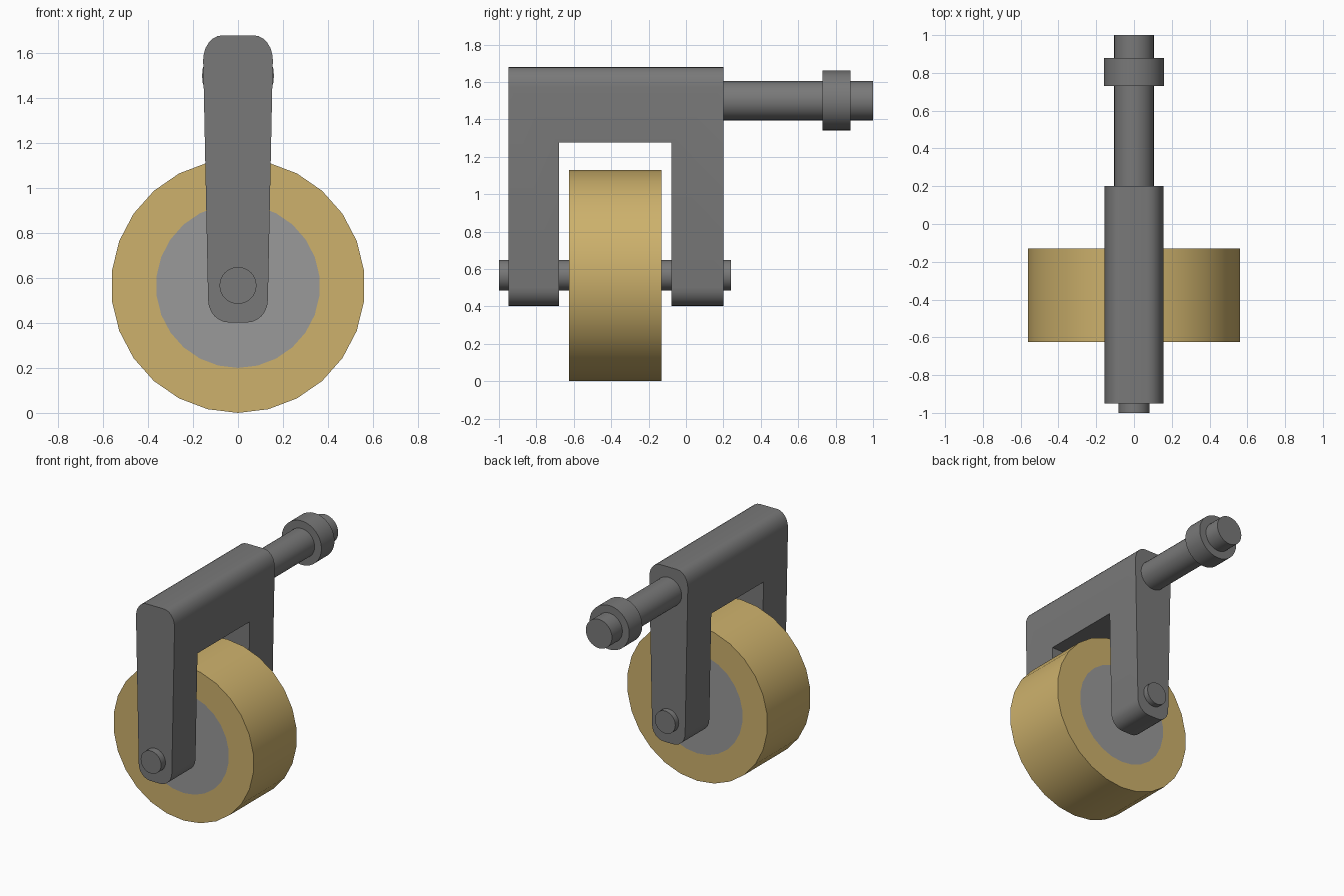
import bpy, bmesh, math
from mathutils import Vector

if "Cube" in bpy.data.objects:
    bpy.data.objects.remove(bpy.data.objects["Cube"])


def material(name, rgb):
    m = bpy.data.materials.new(name)
    m.diffuse_color = (*rgb, 1)
    m.use_nodes = True
    m.node_tree.nodes["Principled BSDF"].inputs["Base Color"].default_value = m.diffuse_color
    return m


dark = material("dark_steel", (0.19, 0.19, 0.19))
gold = material("amber_rubber", (0.61, 0.44, 0.15))
light = material("hub_grey", (0.32, 0.32, 0.32))


def finish(bm, name, mat):
    bmesh.ops.recalc_face_normals(bm, faces=bm.faces)
    mesh = bpy.data.meshes.new(name)
    bm.to_mesh(mesh)
    bm.free()
    ob = bpy.data.objects.new(name, mesh)
    bpy.context.collection.objects.link(ob)
    if mat:
        mesh.materials.append(mat)
    return ob


def smooth(ob):
    bpy.ops.object.select_all(action='DESELECT')
    ob.select_set(True)
    bpy.context.view_layer.objects.active = ob
    bpy.ops.object.shade_smooth_by_angle(angle=math.radians(35))


def turned(name, z, profile, mat, sides=32):
    """Revolve a closed (radius, y) profile about a y-parallel axis at height z."""
    bm = bmesh.new()
    rings = []
    for r, y in profile:
        if r == 0:
            rings.append([bm.verts.new((0, y, z))] * sides)
        else:
            rings.append([bm.verts.new((r * math.sin(math.tau * i / sides), y,
                                        z + r * math.cos(math.tau * i / sides)))
                          for i in range(sides)])
    for a, b in zip(rings, rings[1:] + rings[:1]):
        if a[0] is a[1] and b[0] is b[1]:
            continue
        for i in range(sides):
            j = (i + 1) % sides
            bm.faces.new(list(dict.fromkeys((a[i], a[j], b[j], b[i]))))
    ob = finish(bm, name, mat)
    smooth(ob)
    return ob


def rod(name, z, r, y0, y1, mat, sides=32):
    return turned(name, z, [(0, y0), (r, y0), (r, y1), (0, y1)], mat, sides)


# Wheel: rubber ring around a flush hub, turning on the axle
WZ = 0.565
turned("tyre", WZ, [(0.365, -0.625), (0.565, -0.625), (0.565, -0.13), (0.365, -0.13)], gold, 26)
rod("hub", WZ, 0.365, -0.625, -0.13, light, 26)
rod("axle", WZ + 0.002, 0.082, -1.0, 0.24, dark)

# Fork: tapered rounded outline extruded along y
corners = [(0.07, 1.57, 0.085, 0.11, 0), (-0.07, 1.57, 0.085, 0.11, 90),
           (-0.038, 0.502, 0.095, 0.1, 180), (0.038, 0.502, 0.095, 0.1, 270)]
bm = bmesh.new()
outline = []
for cx, cz, rx, rz, start in corners:
    for k in range(7):
        t = math.radians(start + 15 * k)
        outline.append(bm.verts.new((cx + rx * math.cos(t), -0.95, cz + rz * math.sin(t))))
face = bm.faces.new(outline)
new = bmesh.ops.extrude_face_region(bm, geom=[face])["geom"]
bmesh.ops.translate(bm, vec=(0, 1.15, 0),
                    verts=[v for v in new if isinstance(v, bmesh.types.BMVert)])
fork = finish(bm, "fork", dark)

# Cutter for the wheel opening between the two legs
bm = bmesh.new()
bmesh.ops.create_cube(bm, size=1)
bmesh.ops.scale(bm, vec=(1, 0.6, 1.275), verts=bm.verts)
bmesh.ops.translate(bm, vec=(0, -0.378, 0.6375), verts=bm.verts)
cutter = finish(bm, "fork_cutter", None)
cutter.hide_render = True
cutter.display_type = 'WIRE'
mod = fork.modifiers.new("wheel_opening", 'BOOLEAN')
mod.operation = 'DIFFERENCE'
mod.solver = 'EXACT'
mod.object = cutter
bpy.context.view_layer.objects.active = fork
bpy.ops.object.modifier_apply(modifier=mod.name)
bpy.data.objects.remove(cutter)
smooth(fork)

# Mounting stem with collar at the top of the fork
rod("stem", 1.5, 0.105, 0.15, 1.0, dark)
rod("stem_collar", 1.5, 0.16, 0.73, 0.88, dark)
